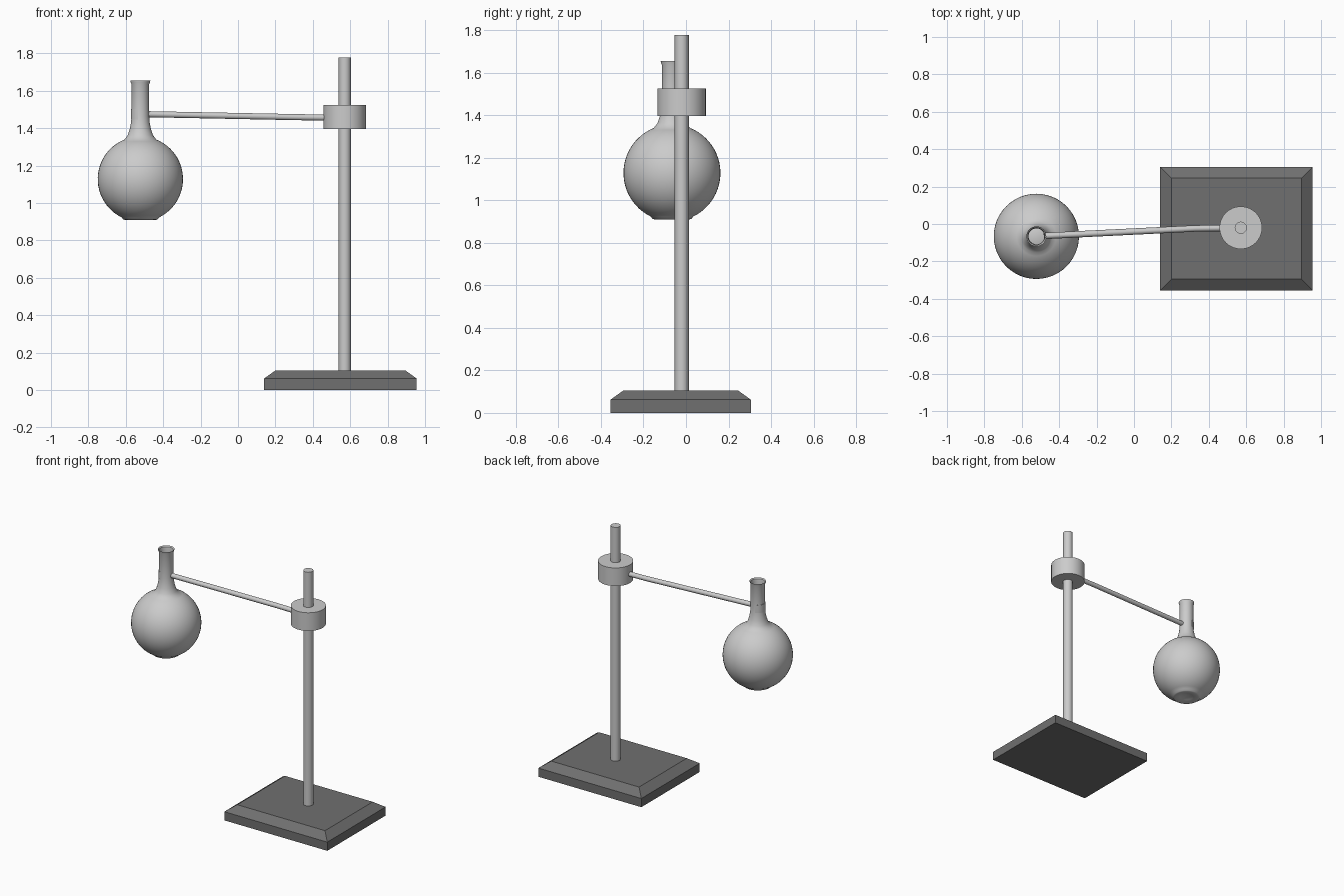
import bpy, bmesh
from math import sin, cos, pi, radians
from mathutils import Vector

if "Cube" in bpy.data.objects:
    bpy.data.objects.remove(bpy.data.objects["Cube"])


def make(name, verts, faces, smooth=True):
    me = bpy.data.meshes.new(name)
    me.from_pydata(verts, [], faces)
    bm = bmesh.new()
    bm.from_mesh(me)
    bmesh.ops.remove_doubles(bm, verts=bm.verts, dist=1e-5)
    bmesh.ops.recalc_face_normals(bm, faces=bm.faces)
    bm.to_mesh(me)
    bm.free()
    ob = bpy.data.objects.new(name, me)
    bpy.context.collection.objects.link(ob)
    if smooth:
        bpy.ops.object.select_all(action='DESELECT')
        ob.select_set(True)
        bpy.context.view_layer.objects.active = ob
        bpy.ops.object.shade_smooth_by_angle(angle=radians(35))
    return ob


def lathe(name, profile, cx, cy, n):
    """Revolve (radius, z) points about a vertical axis."""
    verts = [(cx + r * cos(2 * pi * i / n), cy + r * sin(2 * pi * i / n), z)
             for r, z in profile for i in range(n)]
    faces = [(k * n + i, k * n + (i + 1) % n, (k + 1) * n + (i + 1) % n, (k + 1) * n + i)
             for k in range(len(profile) - 1) for i in range(n)]
    return make(name, verts, faces)


# Base: slab with a chamfered top edge
def rect(inset, z):
    x0, x1, y0, y1 = 0.14 + inset, 0.955 - inset, -0.355 + inset, 0.305 - inset
    return [(x0, y0, z), (x1, y0, z), (x1, y1, z), (x0, y1, z)]


verts = rect(0, 0) + rect(0, 0.062) + rect(0.06, 0.105)
faces = [(0, 3, 2, 1), (8, 9, 10, 11)]
faces += [(k + i, k + (i + 1) % 4, k + 4 + (i + 1) % 4, k + 4 + i)
          for k in (0, 4) for i in range(4)]
base = make("base", verts, faces, smooth=False)
mat = bpy.data.materials.new("dark_grey")
mat.diffuse_color = (0.16, 0.16, 0.16, 1)
mat.use_nodes = True
mat.node_tree.nodes["Principled BSDF"].inputs["Base Color"].default_value = mat.diffuse_color
base.data.materials.append(mat)

# Upright post and clamp collar
PX, PY = 0.571, -0.02
lathe("post", [(0, 0.1), (0.033, 0.1), (0.033, 1.777), (0, 1.777)], PX, PY, 12)
lathe("collar", [(0, 1.395), (0.114, 1.395), (0.114, 1.525), (0, 1.525)], PX, PY, 32)

# Flask: flattened dimpled foot, round body, neck, flared open lip
FX, FY, R, CZ = -0.522, -0.066, 0.228, 1.128
profile = [(0, 0.93), (0.045, 0.918), (0.08, 0.909), (0.092, 0.913)]
for i in range(25):
    a = radians(-64 + i * (132 / 24))
    profile.append((R * cos(a), CZ + R * sin(a)))
profile += [(0.068, 1.362), (0.057, 1.394), (0.05, 1.43), (0.047, 1.465),
            (0.047, 1.635), (0.052, 1.647), (0.053, 1.655), (0.046, 1.648), (0.043, 1.63),
            (0.043, 1.43)]
lathe("flask", profile, FX, FY, 48)

# Arm: slightly bent rod from the collar to the neck
cu = bpy.data.curves.new("arm_path", 'CURVE')
cu.dimensions = '3D'
cu.bevel_depth = 0.017
cu.bevel_resolution = 3
cu.use_fill_caps = True
sp = cu.splines.new('POLY')
path = [(0.48, -0.022, 1.457), (0.33, -0.024, 1.459), (-0.482, -0.064, 1.475)]
sp.points.add(len(path) - 1)
for p, co in zip(sp.points, path):
    p.co = (*co, 1)
arm = bpy.data.objects.new("arm", cu)
bpy.context.collection.objects.link(arm)

# Clip: short curved band on the far side of the neck
n = 10
verts, faces = [], []
for i in range(n + 1):
    a = radians(105 + 150 * i / n)
    for r, z in ((0.042, 1.447), (0.05, 1.447), (0.05, 1.503), (0.042, 1.503)):
        verts.append((FX + r * cos(a), FY + r * sin(a), z))
for i in range(n):
    faces += [(4 * i + j, 4 * i + (j + 1) % 4, 4 * i + 4 + (j + 1) % 4, 4 * i + 4 + j)
              for j in range(4)]
faces += [(0, 1, 2, 3), (4 * n + 3, 4 * n + 2, 4 * n + 1, 4 * n)]
make("neck_clip", verts, faces)
